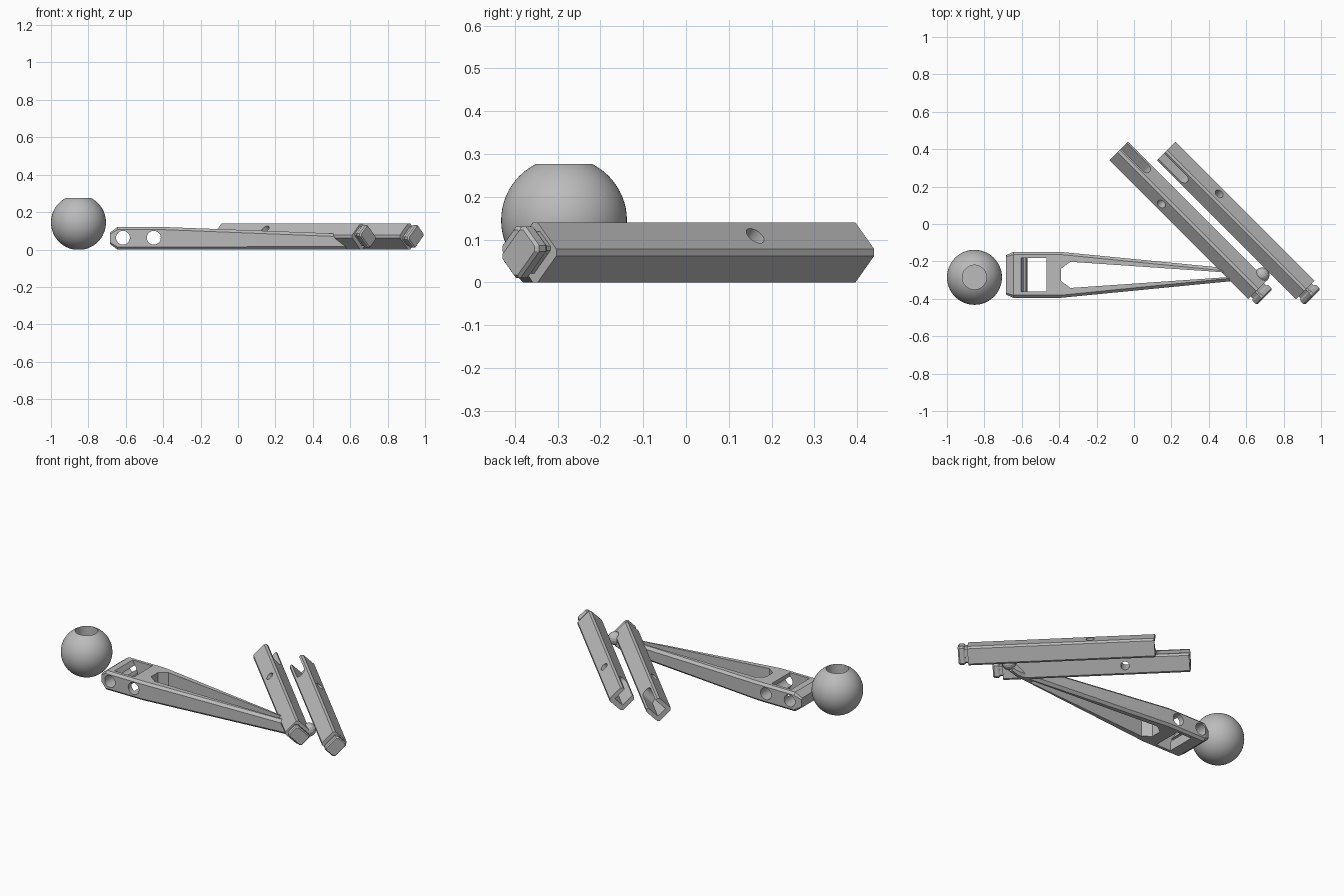
import bpy, bmesh, math
from mathutils import Matrix, Vector

cube = bpy.data.objects.get("Cube")
if cube:
    bpy.data.objects.remove(cube)

grey = bpy.data.materials.new("light_grey")
grey.use_nodes = True
COLOUR = (0.5, 0.5, 0.5, 1)
grey.diffuse_color = COLOUR
grey.node_tree.nodes["Principled BSDF"].inputs["Base Color"].default_value = COLOUR


def make(name, bm, matrix=None):
    if matrix:
        bm.transform(matrix)
    bmesh.ops.recalc_face_normals(bm, faces=bm.faces[:])
    mesh = bpy.data.meshes.new(name)
    bm.to_mesh(mesh)
    bm.free()
    mesh.materials.append(grey)
    ob = bpy.data.objects.new(name, mesh)
    bpy.context.collection.objects.link(ob)
    return ob


def loft(name, rings, matrix=None):
    """Skin equal-length rings of points and cap both ends."""
    bm = bmesh.new()
    loops = [[bm.verts.new(p) for p in ring] for ring in rings]
    n = len(loops[0])
    for a, b in zip(loops, loops[1:]):
        for i in range(n):
            j = (i + 1) % n
            bm.faces.new((a[i], a[j], b[j], b[i]))
    bm.faces.new(loops[0])
    bm.faces.new(loops[-1])
    return make(name, bm, matrix)


def octagon(x, a, b, c, y0=0, z0=0):
    """Chamfered rectangle across the x axis, half sizes a and b."""
    quarter = [(a - c, b), (a, b - c), (a, c - b), (a - c, -b)]
    pts = quarter + [(-y, -z) for y, z in quarter]
    return [(x, y0 + y, z0 + z) for y, z in pts]


def prism(name, outline, h0, h1, matrix=None):
    return loft(name, [[(x, y, h) for x, y in outline] for h in (h0, h1)], matrix)


def circle(x, y, r, n=32):
    return [(x + r * math.cos(math.tau * i / n), y + r * math.sin(math.tau * i / n))
            for i in range(n)]


def combine(ob, tools, operation="DIFFERENCE"):
    bpy.context.view_layer.objects.active = ob
    for tool in tools:
        tool.hide_render = True
        mod = ob.modifiers.new("shape", "BOOLEAN")
        mod.operation, mod.solver, mod.object = operation, "EXACT", tool
        bpy.ops.object.modifier_apply(modifier=mod.name)
        bpy.data.objects.remove(tool)


def smooth(ob):
    bpy.ops.object.select_all(action="DESELECT")
    ob.select_set(True)
    bpy.context.view_layer.objects.active = ob
    bpy.ops.object.shade_smooth_by_angle(angle=math.radians(25))


# Ball with a blind socket in the top
bm = bmesh.new()
bmesh.ops.create_uvsphere(bm, u_segments=64, v_segments=32, radius=0.147)
ball = make("ball_knob", bm, Matrix.Translation((-0.853, -0.285, 0.145)))
combine(ball, [prism("ball_socket_cutter", circle(-0.853, -0.285, 0.065, 48), 0.13, 0.4),
               prism("ball_base_cutter", circle(-0.853, -0.285, 0.2), -0.1, 0)])
smooth(ball)

# Tapered lever, chamfered all round
YC = -0.272
lever = loft("lever_arm", [
    octagon(-0.685, 0.105, 0.03, 0.008, YC, 0.06),
    octagon(-0.645, 0.1225, 0.06, 0.014, YC, 0.06),
    octagon(-0.39, 0.1225, 0.06, 0.014, YC, 0.06),
    octagon(0.62, 0.024, 0.041, 0.016, YC, 0.041),
    octagon(0.67, 0.018, 0.03, 0.01, YC, 0.045)])

# Long tapering opening, window with a sloped wall, and two cross holes
half = [(-0.39, 0.033), (-0.34, 0.07), (0.52, 0.011)]
opening = [(x, YC + y) for x, y in half] + [(x, YC - y) for x, y in reversed(half)]
side = [(-0.617, 0.16), (-0.605, 0.12), (-0.57, 0.05), (-0.57, -0.05),
        (-0.468, -0.05), (-0.468, 0.16)]
upright = Matrix.Rotation(math.pi / 2, 4, "X")
combine(lever, [
    prism("lever_opening_cutter", opening, -0.1, 0.3),
    prism("lever_window_cutter", side, 0.182, 0.362, upright),
    prism("lever_hole_cutter", circle(-0.615, 0.063, 0.037), 0.05, 0.5, upright),
    prism("lever_hole_cutter", circle(-0.45, 0.063, 0.037), 0.05, 0.5, upright)])
smooth(lever)

# Small knob on the lever's tip
bm = bmesh.new()
bmesh.ops.create_uvsphere(bm, u_segments=16, v_segments=8, radius=0.04)
make("lever_tip", bm, Matrix.Translation((0.685, YC, 0.062)))


# Square bars lying on edge, with a slot at the back and a tongue at the front
def bar(name, sigma, along, across):
    s = Vector((1, -1, 0)).normalized()
    n = Vector((1, 1, 0)).normalized()
    up = Vector((0, 0, 1))
    p = (up - sigma * n).normalized()
    q = (up + sigma * n).normalized()
    frame = Matrix.Translation(s * along + n * across + up * 0.07) @ \
        Matrix((s, p, q)).transposed().to_4x4()
    body = loft(name, [octagon(x, 0.055, 0.055, 0.011) for x in (0, 1.05)], frame)

    # Round-ended slot opening along p, hole drilled along q
    r, end = 0.031, 0.165
    arc = [(end + r * math.sin(math.pi * i / 12), r * math.cos(math.pi * i / 12))
           for i in range(13)]
    slot = [(-0.1, r)] + arc + [(-0.1, -r)]
    swap = Matrix(((1, 0, 0, 0), (0, 0, 1, 0), (0, 1, 0, 0), (0, 0, 0, 1)))
    combine(body, [prism("bar_slot_cutter", slot, -0.025, 0.1, frame @ swap),
                   prism("bar_hole_cutter", circle(0.362, 0, 0.024), -0.1, 0.1, frame)])
    smooth(body)
    loft(name + "_neck", [octagon(x, 0.032, 0.046, 0.008) for x in (1.05, 1.072)], frame)
    loft(name + "_tongue", [octagon(1.066, 0.035, 0.049, 0.008),
                            octagon(1.075, 0.041, 0.054, 0.01),
                            octagon(1.097, 0.041, 0.054, 0.01),
                            octagon(1.105, 0.035, 0.048, 0.008)], frame)


bar("right_bar", -1, -0.334, 0.2175)
bar("left_bar", 1, -0.154, 0.398)
